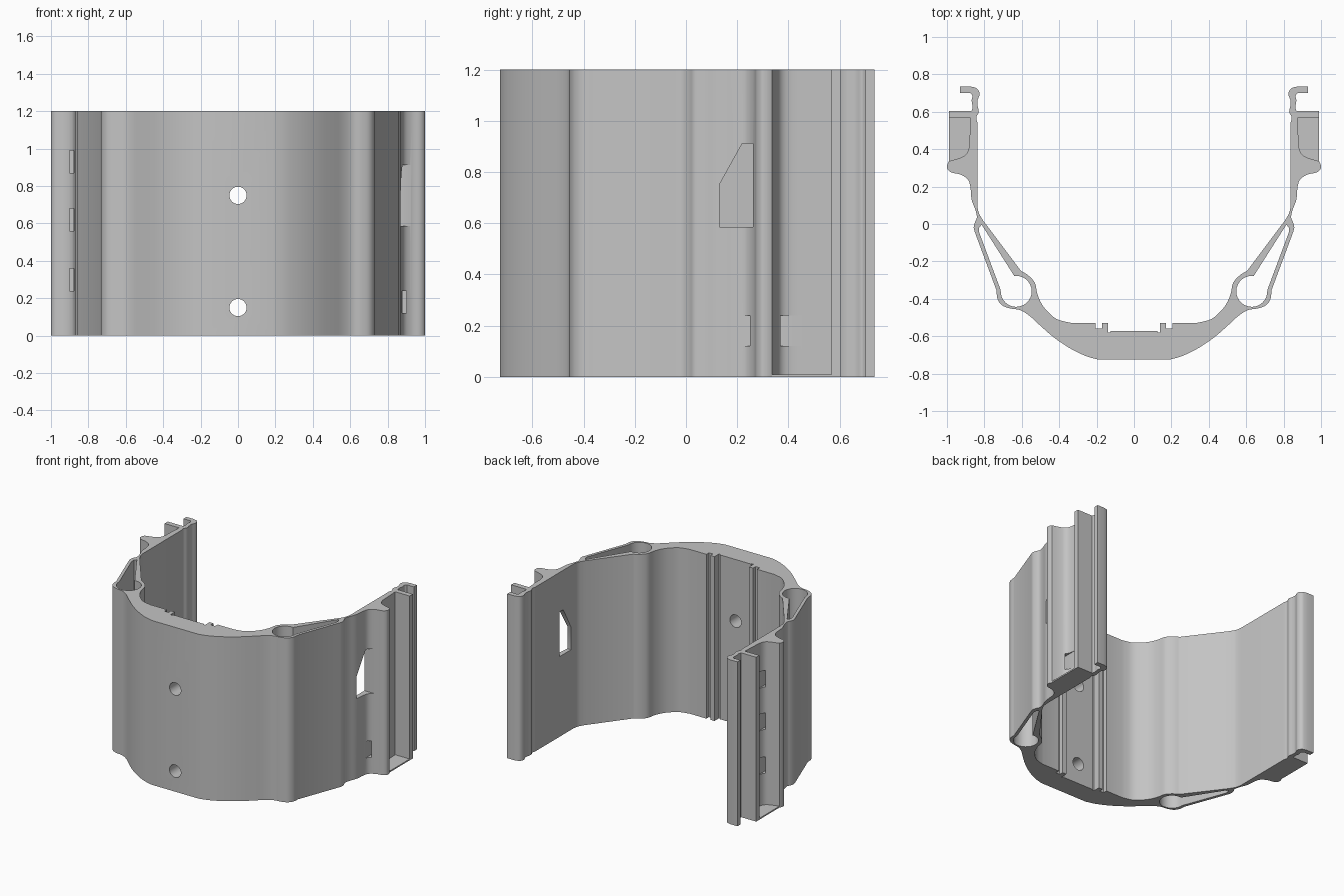
import bpy
import bmesh
from math import cos, sin, radians
from mathutils import Vector, Matrix

old = bpy.data.objects.get("Cube")
if old:
    bpy.data.objects.remove(old, do_unlink=True)

HEIGHT = 1.2

grey = bpy.data.materials.new("plain grey")
grey.use_nodes = True
colour = (0.55, 0.55, 0.55, 1)
grey.diffuse_color = colour
grey.node_tree.nodes["Principled BSDF"].inputs["Base Color"].default_value = colour


def curve(points, steps=4):
    """Smooth run through the given points."""
    p = [Vector(q) for q in points]
    p = [p[0] * 2 - p[1]] + p + [p[-1] * 2 - p[-2]]
    run = []
    for a, b, c, d in zip(p, p[1:], p[2:], p[3:]):
        for i in range(steps):
            t = i / steps
            run.append(((b * 2) + (c - a) * t + (a * 2 - b * 5 + c * 4 - d) * t * t
                        + (b * 3 - a - c * 3 + d) * t ** 3) / 2)
    return [tuple(q) for q in run] + [tuple(points[-1])]


def arc(cx, cy, r, start, end, n=20):
    angles = [radians(start + (end - start) * i / n) for i in range(n + 1)]
    return [(cx + r * cos(a), cy + r * sin(a)) for a in angles]


def mirrored(points):
    return [(-x, y) for x, y in reversed(points)]


def prism(name, points, low, high, matrix=Matrix()):
    """Extrude a flat outline from low to high, then place it."""
    bm = bmesh.new()
    face = bm.faces.new([bm.verts.new((x, y, low)) for x, y in points])
    made = bmesh.ops.extrude_face_region(bm, geom=[face])["geom"]
    verts = [g for g in made if isinstance(g, bmesh.types.BMVert)]
    bmesh.ops.translate(bm, verts=verts, vec=(0, 0, high - low))
    bm.transform(matrix)
    bmesh.ops.recalc_face_normals(bm, faces=bm.faces)
    mesh = bpy.data.meshes.new(name)
    bm.to_mesh(mesh)
    bm.free()
    mesh.materials.append(grey)
    obj = bpy.data.objects.new(name, mesh)
    bpy.context.collection.objects.link(obj)
    return obj


def rectangle(x0, x1, y0, y1):
    return [(x0, y0), (x1, y0), (x1, y1), (x0, y1)]


def select(obj):
    bpy.ops.object.select_all(action="DESELECT")
    obj.select_set(True)
    bpy.context.view_layer.objects.active = obj


def cut(target, cutter):
    cutter.hide_render = True
    mod = target.modifiers.new("cut", "BOOLEAN")
    mod.operation = "DIFFERENCE"
    mod.solver = "EXACT"
    mod.object = cutter
    select(target)
    bpy.ops.object.modifier_apply(modifier=mod.name)
    bpy.data.objects.remove(cutter, do_unlink=True)


# Outer side of one half, from the front centre to the wing tip
outer = curve([(.19, -.725), (.26, -.705), (.345, -.663), (.43, -.605), (.505, -.54),
               (.56, -.49), (.61, -.46), (.66, -.452), (.705, -.435), (.73, -.40), (.735, -.355)])
outer += curve([(.845, -.06), (.857, -.02), (.85, .01), (.84, .035), (.848, .075),
                (.868, .13), (.875, .2), (.89, .24), (.93, .265), (.975, .275),
                (.998, .295), (.998, .32)])
# Pocket behind the wing, rear flange and end hook
rear = curve([(.99, .336), (.94, .35), (.9, .37), (.882, .41), (.878, .48), (.873, .567)])
rear += [(.99, .567), (.99, .604), (.868, .604)]
rear += curve([(.862, .625), (.868, .66), (.864, .685), (.875, .7)])
rear += [(.93, .7), (.93, .735)]
rear += curve([(.875, .735), (.84, .725), (.825, .695), (.837, .66), (.836, .63),
               (.83, .6), (.843, .57), (.838, .545)])
# Inner side back to the front, with its two small ribs
inner = curve([(.838, .1), (.83, .06), (.808, .02)])
inner += curve([(.605, -.25), (.565, -.275), (.53, -.315), (.518, -.37), (.495, -.425),
                (.46, -.47), (.41, -.51), (.34, -.528)])
inner += [(.205, -.528), (.205, -.558), (.172, -.558), (.172, -.528), (.14, -.528),
          (.14, -.58), (.125, -.58), (.125, -.572)]

half = outer + rear + inner
shell = prism("shell", half + mirrored(half), 0, HEIGHT)

# Hollow channel in each front corner
channel = [(.815, -.003), (.64, -.278)] + arc(.63, -.36, .083, 100, 365)
channel += [(.828, -.045), (.828, -.02)]
for outline in (channel, mirrored(channel)):
    cut(shell, prism("channel_cutter", outline, -.1, HEIGHT + .1))

# Round screw holes through the front
for z in (.15, .75):
    place = Matrix.Translation((0, -.65, z)) @ Matrix.Rotation(radians(90), 4, "X")
    cut(shell, prism("hole_cutter", arc(0, 0, .046, 0, 350, 35), -.2, .2, place))

# Slots through the wings, one on the left and three on the right
for x, z in ((.89, .18), (-.89, .3), (-.89, .62), (-.89, .93)):
    cut(shell, prism("slot_cutter", rectangle(x - .012, x + .012, .15, .45), z - .06, z + .06))

# Slant-topped window in the left wall: outline in (y, z), pushed along x
window = [(.13, .585), (.262, .585), (.262, .912), (.22, .912), (.13, .75)]
turn = Matrix(((0, 0, 1, 0), (1, 0, 0, 0), (0, 1, 0, 0), (0, 0, 0, 1)))
cut(shell, prism("window_cutter", window, .7, 1.1, turn))

select(shell)
bpy.ops.object.shade_smooth_by_angle(angle=radians(30))

# Thin floors closing the wing pockets
floor = curve([(.99, .33), (.94, .345), (.9, .365), (.877, .41), (.87, .57)]) + [(.99, .57)]
prism("left_pocket_floor", floor, 0, .01)
prism("right_pocket_floor", mirrored(floor), 0, .01)
